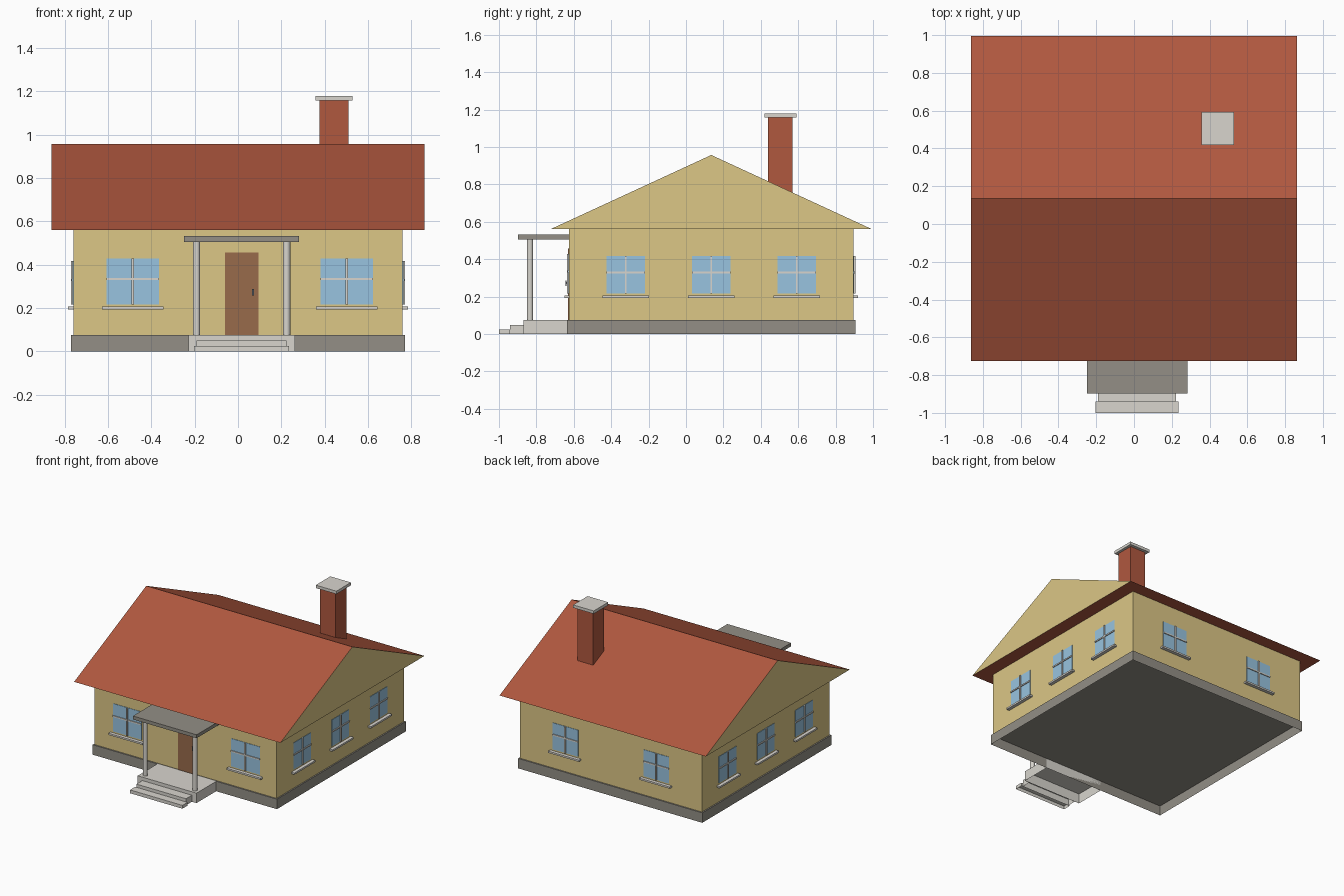
import bpy
import bmesh
from math import pi
from mathutils import Matrix, Vector

cube = bpy.data.objects.get("Cube")
if cube:
    bpy.data.objects.remove(cube, do_unlink=True)


def material(name, rgb):
    """Flat material from an sRGB 0-255 colour."""
    lin = [((c / 255 + 0.055) / 1.055) ** 2.4 for c in rgb] + [1]
    mat = bpy.data.materials.new(name)
    mat.use_nodes = True
    mat.diffuse_color = lin
    mat.node_tree.nodes["Principled BSDF"].inputs["Base Color"].default_value = lin
    return mat


PLASTER = material("yellow_plaster", (220, 199, 134))
TILE = material("red_tile", (176, 88, 63))
STONE = material("grey_stone", (147, 143, 134))
PALE = material("pale_concrete", (216, 213, 206))
GLASS = material("blue_glass", (152, 196, 224))
WOOD = material("brown_wood", (153, 107, 75))
METAL = material("dark_metal", (105, 108, 115))


def finish(name, bm, *mats):
    mesh = bpy.data.meshes.new(name)
    bm.to_mesh(mesh)
    bm.free()
    for mat in mats:
        mesh.materials.append(mat)
    obj = bpy.data.objects.new(name, mesh)
    bpy.context.collection.objects.link(obj)
    return obj


def box(name, mat, x, y, z, open_bottom=False, open_top=False):
    """Box between (low, high) pairs, optionally without its bottom or top."""
    bm = bmesh.new()
    bmesh.ops.create_cube(bm, size=1)
    for v in bm.verts:
        v.co = [r[0] if c < 0 else r[1] for c, r in zip(v.co, (x, y, z))]
    bm.normal_update()
    drop = [f for f in bm.faces
            if (open_bottom and f.normal.z < -0.5) or (open_top and f.normal.z > 0.5)]
    bmesh.ops.delete(bm, geom=drop, context="FACES_ONLY")
    return finish(name, bm, mat)


def cylinder(name, mat, radius, depth, centre, sides, turn=0):
    bm = bmesh.new()
    bmesh.ops.create_cone(bm, cap_ends=True, segments=sides, radius1=radius,
                          radius2=radius, depth=depth,
                          matrix=Matrix.Translation(centre) @ Matrix.Rotation(turn, 4, "X"))
    return finish(name, bm, mat)


# Main body
MID = 0.135            # centre line of the house in y
HALF = 0.76            # half width of the square walls
BASE, EAVE, RIDGE = 0.075, 0.56, 0.957
FRONT = MID - HALF
box("foundation", STONE, (-0.77, 0.77), (MID - 0.77, MID + 0.77), (0, BASE), open_bottom=True)
box("walls", PLASTER, (-HALF, HALF), (FRONT, MID + HALF), (BASE, EAVE),
    open_bottom=True, open_top=True)

# Roof prism: tiled slopes and soffit, plastered gables
bm = bmesh.new()
profile = [(MID - 0.86, EAVE), (MID + 0.86, EAVE), (MID, RIDGE)]
gable = bm.faces.new([bm.verts.new((-0.862, y, z)) for y, z in profile])
ext = bmesh.ops.extrude_face_region(bm, geom=[gable], use_keep_orig=True)
moved = [v for v in ext["geom"] if isinstance(v, bmesh.types.BMVert)]
bmesh.ops.translate(bm, verts=moved, vec=(1.724, 0, 0))
bmesh.ops.recalc_face_normals(bm, faces=bm.faces)
for f in bm.faces:
    f.material_index = 1 if abs(f.normal.x) > 0.5 else 0
finish("roof", bm, TILE, PLASTER)

# Chimney
box("chimney", TILE, (0.377, 0.509), (0.438, 0.57), (0.65, 1.158))
box("chimney_cap", PALE, (0.357, 0.529), (0.419, 0.592), (1.158, 1.18))

# Porch, with everything centred on the door
DOOR_X = 0.0165


def span(half):
    return DOOR_X - half, DOOR_X + half


box("porch_floor", PALE, span(0.246), (-0.87, MID - 0.77), (0, BASE), open_bottom=True)
box("upper_step", PALE, span(0.207), (-0.94, -0.87), (0, 0.049), open_bottom=True)
box("lower_step", PALE, span(0.219), (-1, -0.94), (0, 0.025), open_bottom=True)
box("porch_roof", STONE, span(0.266), (-0.898, FRONT), (0.506, 0.532))
for side, label in ((-1, "right"), (1, "left")):
    post = cylinder(f"{label}_porch_post", PALE, 0.017, 0.43,
                    (DOOR_X + side * 0.208, -0.834, 0.291), 16)
    bpy.context.view_layer.objects.active = post
    post.select_set(True)
    bpy.ops.object.shade_smooth_by_angle()
    post.select_set(False)

# Door with its handle
box("door", WOOD, span(0.077), (FRONT - 0.006, FRONT), (BASE + 0.001, 0.456))
cylinder("door_handle_stem", METAL, 0.005, 0.014, (0.07, FRONT - 0.01, 0.272), 8, pi / 2)
box("door_handle", METAL, (0.065, 0.075), (FRONT - 0.02, FRONT - 0.014), (0.257, 0.287))


def window(name, angle, along, width, top):
    """Window on the wall that lies at the given turn from the front."""
    bottom = 0.217
    centre = (bottom + top) / 2 + 0.012
    half = width / 2
    parts = [
        ("glass", GLASS, half, 0.003, bottom, top),
        ("upright_bar", PALE, 0.005, 0.011, bottom, top),
        ("cross_bar", PALE, half, 0.009, centre - 0.005, centre + 0.005),
        ("sill", PALE, half + 0.022, 0.025, 0.193, 0.206),
    ]
    place = Matrix.Translation(Vector((0, MID, 0))) @ Matrix.Rotation(angle, 4, "Z")
    for part, mat, w, depth, low, high in parts:
        obj = box(f"{name}_{part}", mat, (along - w, along + w),
                  (-HALF - depth, -HALF), (low, high))
        obj.data.transform(place)


# Windows: two on the front and back, three on each side
for i, x in enumerate((-0.486, 0.502)):
    window(f"front_window_{i + 1}", 0, x, 0.241, 0.428)
for i, x in enumerate((-0.38, 0.38)):
    window(f"back_window_{i + 1}", pi, x, 0.212, 0.418)
for label, angle in (("left", pi / 2), ("right", -pi / 2)):
    for i, y in enumerate((-0.457, 0, 0.457)):
        window(f"{label}_window_{i + 1}", angle, y, 0.207, 0.418)
